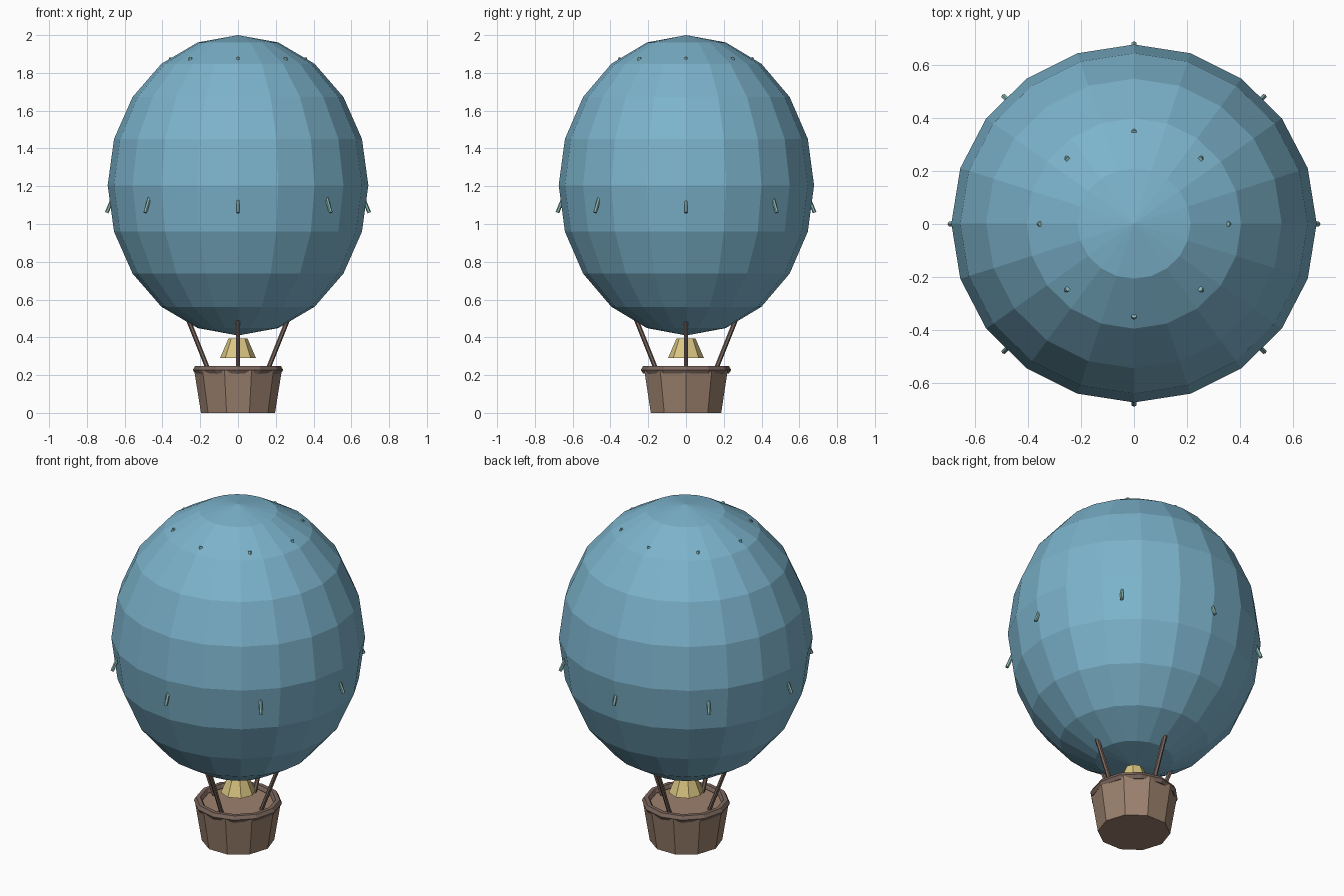
import bpy
from math import cos, sin, pi
from mathutils import Vector

if "Cube" in bpy.data.objects:
    bpy.data.objects.remove(bpy.data.objects["Cube"])


def material(name, rgb):
    m = bpy.data.materials.new(name)
    m.diffuse_color = (*rgb, 1)
    m.use_nodes = True
    m.node_tree.nodes["Principled BSDF"].inputs["Base Color"].default_value = m.diffuse_color
    return m


BLUE = material("sky_blue", (0.20, 0.45, 0.60))
BROWN = material("wicker", (0.33, 0.22, 0.155))
DARK = material("dark_brown", (0.20, 0.135, 0.11))
GOLD = material("gold", (0.72, 0.58, 0.23))
TEAL = material("pale_teal", (0.27, 0.50, 0.48))


def finish(name, mat):
    ob = bpy.context.object
    ob.name = name
    ob.data.materials.append(mat)
    return ob


def frustum(name, sides, r1, r2, z1, z2, mat):
    # primitive starts with a vertex on +y; turn it onto +x
    bpy.ops.mesh.primitive_cone_add(vertices=sides, radius1=r1, radius2=r2, depth=z2 - z1,
                                    location=(0, 0, (z1 + z2) / 2), rotation=(0, 0, -pi / 2))
    return finish(name, mat)


def rod(name, a, b, radius, mat):
    a, b = Vector(a), Vector(b)
    d = b - a
    bpy.ops.mesh.primitive_cylinder_add(vertices=6, radius=radius, depth=d.length,
                                        location=(a + b) / 2)
    bpy.context.object.rotation_euler = d.to_track_quat('Z', 'Y').to_euler()
    return finish(name, mat)


# Envelope
bpy.ops.mesh.primitive_uv_sphere_add(segments=20, ring_count=10, radius=1,
                                     location=(0, 0.002, 1.205))
bpy.context.object.scale = (0.69, 0.676, 0.795)
finish("envelope", BLUE)

# Basket with rolled rim
frustum("basket", 10, 0.196, 0.232, 0.0, 0.225, BROWN)
bpy.ops.mesh.primitive_torus_add(major_segments=12, minor_segments=6, major_radius=0.216,
                                 minor_radius=0.023, location=(0, 0, 0.228))
finish("basket_rim", DARK)

# Burner
frustum("burner", 8, 0.095, 0.05, 0.29, 0.395, GOLD)

# Basket cables
for i in range(4):
    c, s = cos(i * pi / 2), sin(i * pi / 2)
    rod(f"basket_cable_{i + 1}", (0.15 * c, 0.15 * s, 0.21), (0.27 * c, 0.27 * s, 0.51),
        0.012, DARK)

# Net cables, mostly inside the envelope with ends poking through
for i in range(8):
    c, s = cos(i * pi / 4), 0.98 * sin(i * pi / 4)
    rod(f"net_cable_{i + 1}", (0.695 * c, 0.695 * s, 1.06), (0.353 * c, 0.353 * s, 1.88),
        0.01, TEAL)
